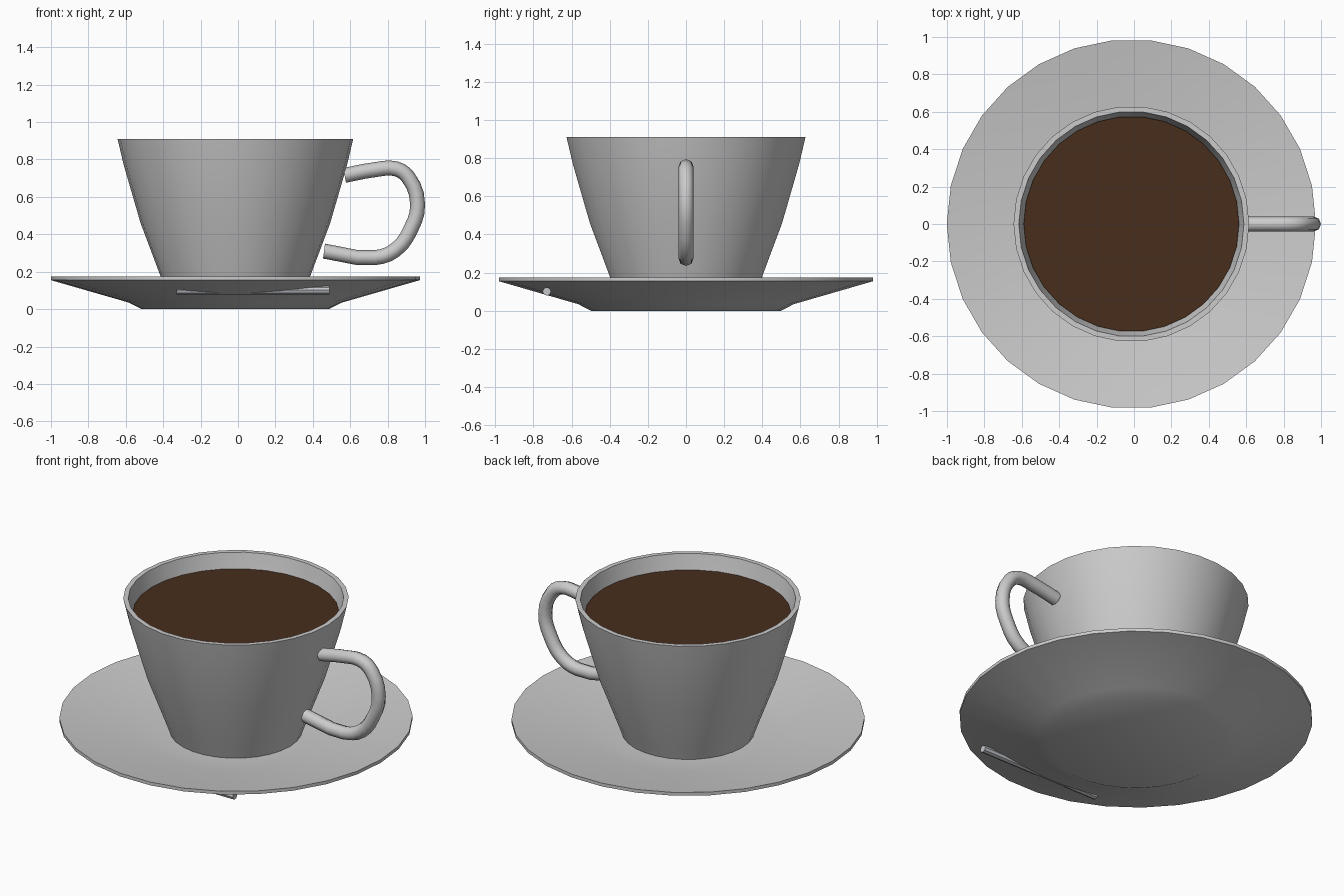
import bpy, bmesh, math

if "Cube" in bpy.data.objects:
    bpy.data.objects.remove(bpy.data.objects["Cube"])

CX = -0.014      # axis of cup and saucer
SIDES = 30


def colour(obj, name, rgb):
    mat = bpy.data.materials.new(name)
    mat.diffuse_color = (*rgb, 1)
    mat.use_nodes = True
    mat.node_tree.nodes["Principled BSDF"].inputs["Base Color"].default_value = mat.diffuse_color
    obj.data.materials.append(mat)


def smooth(obj, degrees=30):
    bpy.ops.object.select_all(action='DESELECT')
    obj.select_set(True)
    bpy.context.view_layer.objects.active = obj
    bpy.ops.object.shade_smooth_by_angle(angle=math.radians(degrees))


def lathe(name, profile):
    """Spin an (r, z) profile round the vertical axis; r = 0 ends close it."""
    bm = bmesh.new()
    verts = [bm.verts.new((r, 0, z)) for r, z in profile]
    edges = [bm.edges.new(pair) for pair in zip(verts, verts[1:])]
    bmesh.ops.spin(bm, geom=verts + edges, cent=(0, 0, 0), axis=(0, 0, 1),
                   angle=math.tau, steps=SIDES, use_duplicate=False)
    bmesh.ops.remove_doubles(bm, verts=bm.verts, dist=0.0005)
    bmesh.ops.recalc_face_normals(bm, faces=bm.faces)
    mesh = bpy.data.meshes.new(name)
    bm.to_mesh(mesh)
    bm.free()
    obj = bpy.data.objects.new(name, mesh)
    obj.location.x = CX
    bpy.context.collection.objects.link(obj)
    return obj


# Saucer: flat foot, flared underside, shallow dished top
saucer = lathe("saucer", [(0, 0), (0.50, 0), (0.57, 0.035), (0.987, 0.155),
                          (0.987, 0.175), (0.57, 0.105), (0.40, 0.09), (0, 0.09)])
smooth(saucer)

# Cup: outer wall, rim, inner wall and floor
cup = lathe("cup", [(0, 0.092), (0.37, 0.092), (0.40, 0.175), (0.507, 0.46),
                    (0.597, 0.77), (0.63, 0.91), (0.602, 0.91), (0.573, 0.79),
                    (0.475, 0.46), (0.36, 0.16), (0, 0.14)])
smooth(cup)

# Coffee surface
coffee = lathe("coffee", [(0, 0.82), (0.576, 0.82)])
for poly in coffee.data.polygons:
    if poly.normal.z < 0:
        poly.flip()
colour(coffee, "coffee_brown", (0.065, 0.027, 0.012))

# Handle: round tube along a bent path in the x-z plane
path = [(0.57, 0.715), (0.73, 0.745), (0.845, 0.75), (0.91, 0.705),
        (0.96, 0.56), (0.925, 0.43), (0.84, 0.315), (0.73, 0.275), (0.46, 0.31)]
curve = bpy.data.curves.new("handle", 'CURVE')
curve.dimensions = '3D'
curve.bevel_depth = 0.04
curve.bevel_resolution = 2
curve.resolution_u = 3
curve.use_fill_caps = True
spline = curve.splines.new('BEZIER')
spline.bezier_points.add(len(path) - 1)
for point, (x, z) in zip(spline.bezier_points, path):
    point.co = (x, 0, z)
    point.handle_left_type = point.handle_right_type = 'AUTO'
handle = bpy.data.objects.new("handle", curve)
bpy.context.collection.objects.link(handle)
bpy.ops.object.select_all(action='DESELECT')
handle.select_set(True)
bpy.context.view_layer.objects.active = handle
bpy.ops.object.convert(target='MESH')
smooth(bpy.context.view_layer.objects.active, 50)

# Spoon handle, partly sunk in the underside of the saucer
bpy.ops.mesh.primitive_cylinder_add(vertices=8, radius=0.022, depth=0.82,
                                    location=(0.08, -0.73, 0.101),
                                    rotation=(0, math.pi / 2, 0))
spoon = bpy.context.object
spoon.name = "spoon_handle"
colour(spoon, "steel", (0.55, 0.57, 0.6))
